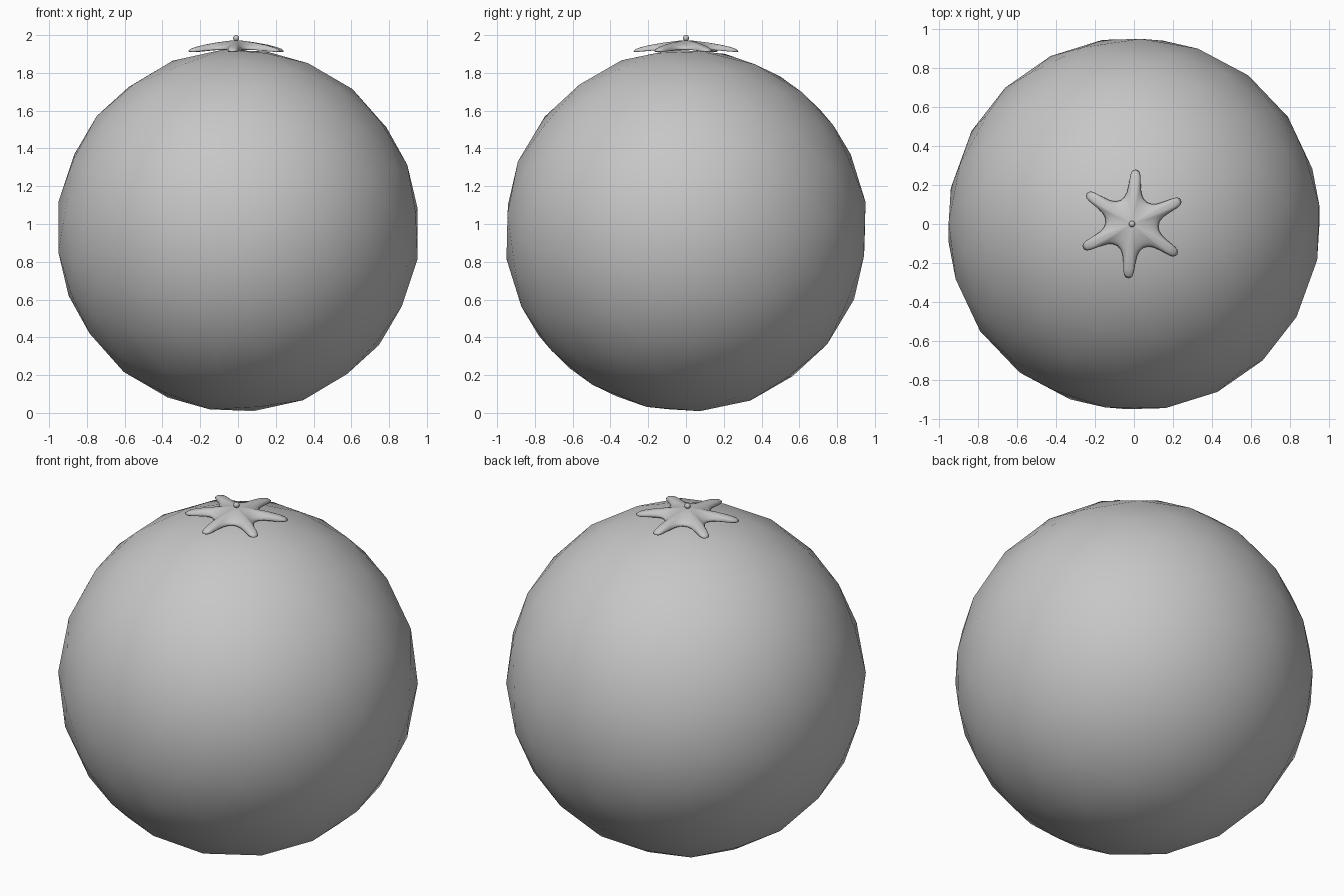
import bpy, bmesh, math

cube = bpy.data.objects.get("Cube")
if cube:
    bpy.data.objects.remove(cube, do_unlink=True)

grey = bpy.data.materials.new("plain grey")
grey.use_nodes = True
colour = (0.57, 0.57, 0.57, 1)
grey.diffuse_color = colour
grey.node_tree.nodes["Principled BSDF"].inputs["Base Color"].default_value = colour


def add_object(name, bm):
    """Turn a bmesh into a smooth grey object."""
    bmesh.ops.recalc_face_normals(bm, faces=bm.faces)
    mesh = bpy.data.meshes.new(name)
    bm.to_mesh(mesh)
    bm.free()
    mesh.materials.append(grey)
    for face in mesh.polygons:
        face.use_smooth = True
    obj = bpy.data.objects.new(name, mesh)
    bpy.context.collection.objects.link(obj)
    return obj


# Round fruit, a coarse ball turned a little off axis
bm = bmesh.new()
bmesh.ops.create_icosphere(bm, subdivisions=3, radius=0.963)
fruit = add_object("fruit", bm)
fruit.location.z = 0.966
fruit.rotation_euler = (0.2, 0.1, 0.3)

# Six-armed calyx: half an arm as (degrees from arm axis, radius), mirrored
half_arm = [(0, 0.28), (2.5, 0.277), (4.5, 0.268), (6, 0.25), (9, 0.2),
            (13, 0.165), (20, 0.143)]
arm = [(-a, r) for a, r in reversed(half_arm[1:])] + half_arm + [(30, 0.135)]
outline = [(math.radians(60 * i + 26 + a), r) for i in range(6) for a, r in arm]

bm = bmesh.new()


def ring(t, drop=0.0):
    """One scaled copy of the outline, domed over the fruit."""
    verts = []
    for angle, edge in outline:
        r = edge * t
        z = 1.94 - 0.09 * r + 0.034 * math.sqrt(1 - t * t) - drop
        verts.append(bm.verts.new((r * math.cos(angle) - 0.01,
                                   r * math.sin(angle), z)))
    return verts


def bridge(a, b):
    for i in range(len(a)):
        j = (i + 1) % len(a)
        bm.faces.new((a[i], a[j], b[j], b[i]))


rings = [ring(t) for t in (0.15, 0.4, 0.65, 0.85, 0.95, 1.0)]
rings += [ring(0.97, 0.014), ring(0.5, 0.034)]
for inner, outer in zip(rings, rings[1:]):
    bridge(inner, outer)
bm.faces.new(rings[0])
bm.faces.new(rings[-1])
add_object("calyx", bm)

# Tiny stem knob
bm = bmesh.new()
bmesh.ops.create_uvsphere(bm, u_segments=16, v_segments=10, radius=0.016)
stem = add_object("stem", bm)
stem.location = (-0.01, 0, 1.984)
